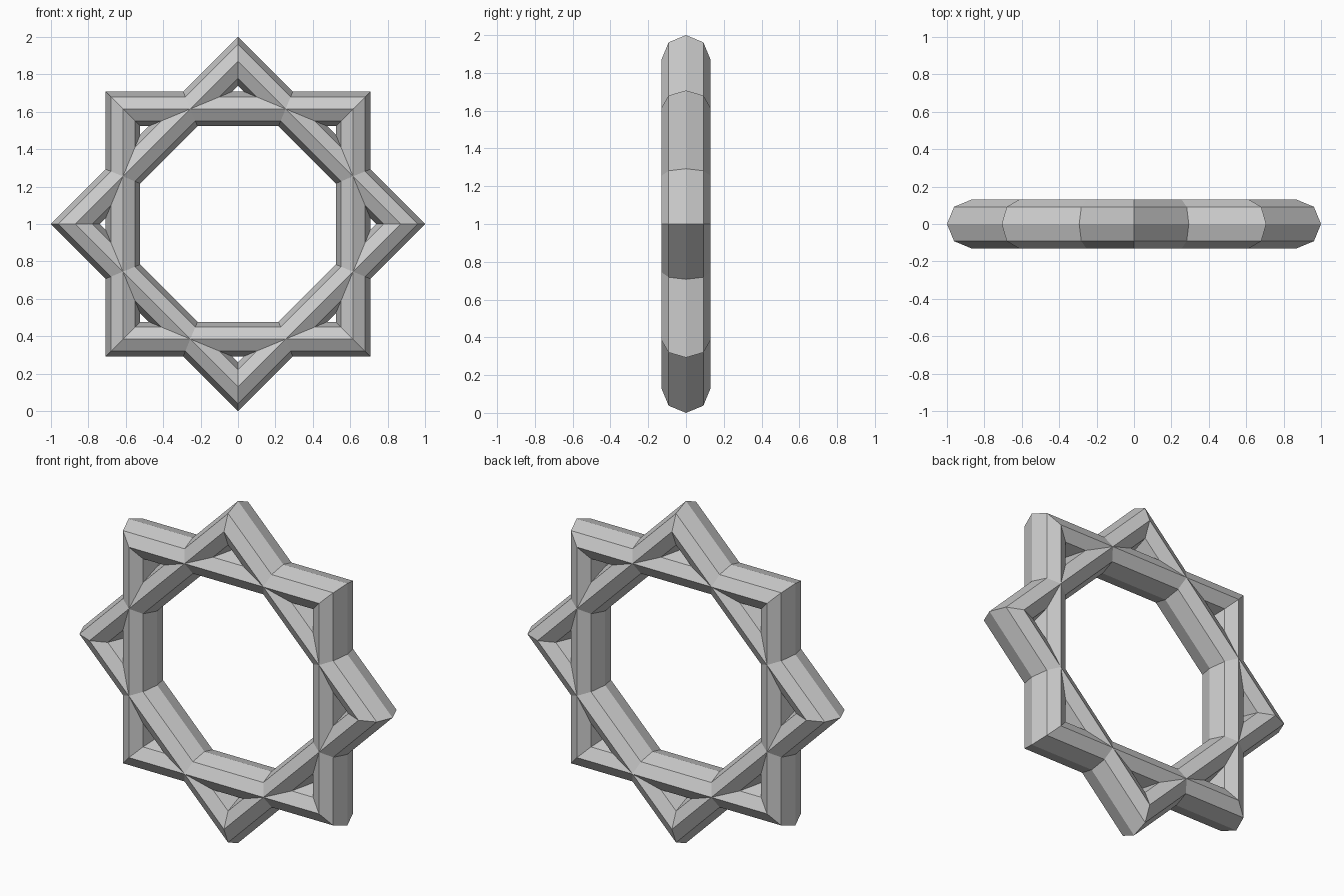
import bpy
from math import radians, pi

if "Cube" in bpy.data.objects:
    bpy.data.objects.remove(bpy.data.objects["Cube"])

MAJOR, MINOR = 0.87, 0.13


def square_ring(name, turn):
    # four-cornered torus with an octagonal tube, standing upright
    bpy.ops.mesh.primitive_torus_add(
        major_segments=4, minor_segments=8,
        major_radius=MAJOR, minor_radius=MINOR,
        location=(0, 0, 0))
    ob = bpy.context.object
    ob.name = name
    ob.rotation_euler = (pi / 2, turn, 0)
    ob.location = (0, 0, 1)
    bpy.ops.object.transform_apply(location=True, rotation=True, scale=True)
    bpy.ops.object.shade_flat()
    return ob


# two interlocking square rings forming an eight-pointed star
square_ring("diamond_ring", 0)
square_ring("square_ring", radians(45))
